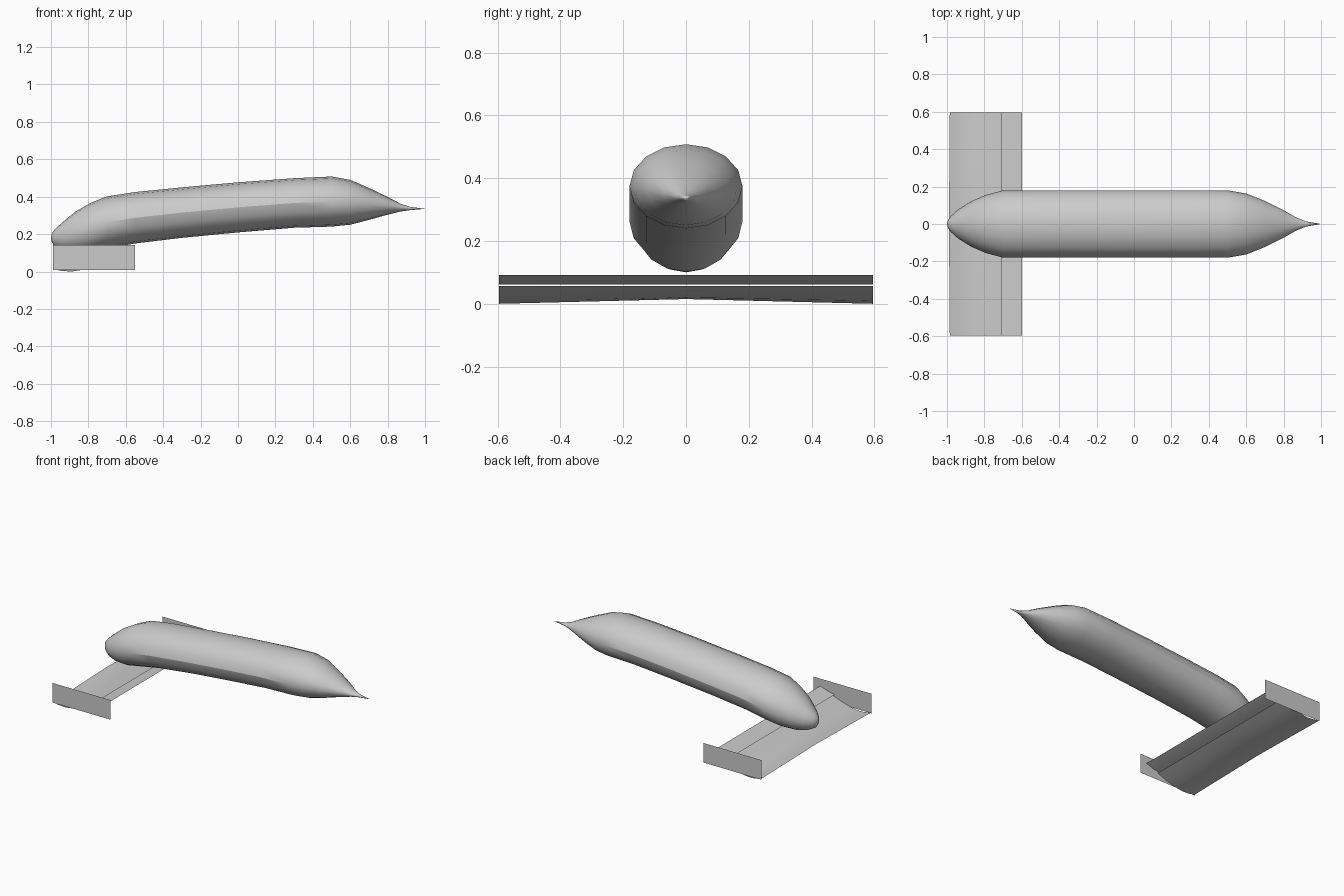
import bpy, bmesh, math

cube = bpy.data.objects.get("Cube")
if cube:
    bpy.data.objects.remove(cube)

grey = bpy.data.materials.new("plain grey")
grey.use_nodes = True
colour = (0.6, 0.6, 0.6, 1)
grey.diffuse_color = colour
grey.node_tree.nodes["Principled BSDF"].inputs["Base Color"].default_value = colour


def finish(name, bm, smooth=True):
    """Turn a bmesh into a named, shaded object."""
    for face in bm.faces:
        face.smooth = smooth
    mesh = bpy.data.meshes.new(name)
    bm.to_mesh(mesh)
    bm.free()
    mesh.materials.append(grey)
    obj = bpy.data.objects.new(name, mesh)
    bpy.context.collection.objects.link(obj)
    return obj


def bridge(bm, rows, closed=False):
    """Join neighbouring rows of vertices with quads."""
    for a, b in zip(rows, rows[1:]):
        count = len(a)
        for i in range(count if closed else count - 1):
            j = (i + 1) % count
            bm.faces.new((a[i], a[j], b[j], b[i]))


# Body: elliptical sections given as x, top, bottom, half width
SIDES = 16
MAX_WIDTH = 0.18
sections = [
    (-0.995, 0.205, 0.155, 0.02), (-0.98, 0.225, 0.135, 0.042),
    (-0.94, 0.262, 0.113, 0.078), (-0.87, 0.32, 0.1, 0.122),
    (-0.79, 0.366, 0.102, 0.156), (-0.7, 0.402, 0.122, MAX_WIDTH),
    (-0.55, 0.425, 0.15, MAX_WIDTH), (-0.3, 0.45, 0.18, MAX_WIDTH),
    (0, 0.477, 0.209, MAX_WIDTH), (0.3, 0.499, 0.234, MAX_WIDTH),
    (0.5, 0.508, 0.24, MAX_WIDTH), (0.6, 0.49, 0.25, 0.163),
    (0.7, 0.447, 0.276, 0.123), (0.8, 0.399, 0.304, 0.073),
    (0.87, 0.362, 0.321, 0.034), (0.92, 0.346, 0.328, 0.014),
]
bm = bmesh.new()
rings = []
for x, top, bottom, width in sections:
    mid, half = (top + bottom) / 2, (top - bottom) / 2
    angles = [math.tau * i / SIDES for i in range(SIDES)]
    rings.append([bm.verts.new((x, width * math.cos(a), mid + half * math.sin(a)))
                  for a in angles])
bridge(bm, rings, closed=True)
nose = bm.verts.new((-1, 0, 0.18))
tail = bm.verts.new((1, 0, 0.335))
for i in range(SIDES):
    j = (i + 1) % SIDES
    bm.faces.new((nose, rings[0][j], rings[0][i]))
    bm.faces.new((tail, rings[-1][i], rings[-1][j]))
bmesh.ops.recalc_face_normals(bm, faces=bm.faces)
# Crease along the widest line of the straight part
for edge in bm.edges:
    if all(abs(v.co.y) > MAX_WIDTH - 0.001 for v in edge.verts):
        edge.smooth = False
finish("body", bm)

# Wing sheets: a chord profile of x, z, and how far the middle is raised
SPAN = 0.595


def wing(name, profile):
    bm = bmesh.new()
    rows = []
    for k in (-1, -0.5, 0, 0.5, 1):
        lift = 1 - abs(k)
        rows.append([bm.verts.new((x - 0.3 * rise * lift, k * SPAN, z + rise * lift))
                     for x, z, rise in profile])
    bridge(bm, rows)
    bmesh.ops.recalc_face_normals(bm, faces=bm.faces)
    if sum(f.normal.z for f in bm.faces) < 0:
        bmesh.ops.reverse_faces(bm, faces=bm.faces)
    finish(name, bm)


wing("main_wing", [(-0.985, 0.012, 0.015), (-0.94, 0.003, 0.015),
                   (-0.89, 0, 0.015), (-0.83, 0.009, 0.011),
                   (-0.76, 0.029, 0.005), (-0.69, 0.056, 0)])
wing("wing_flap", [(-0.71, 0.062, 0), (-0.655, 0.073, 0), (-0.6, 0.092, 0)])

# Upright plates closing the wing ends
for side, label in ((1, "left"), (-1, "right")):
    bm = bmesh.new()
    corners = [(-0.99, 0.008), (-0.55, 0.008), (-0.55, 0.142), (-0.99, 0.142)]
    face = bm.faces.new([bm.verts.new((x, side * SPAN, z)) for x, z in corners])
    if side > 0:
        face.normal_flip()
    finish(label + "_end_plate", bm, smooth=False)
